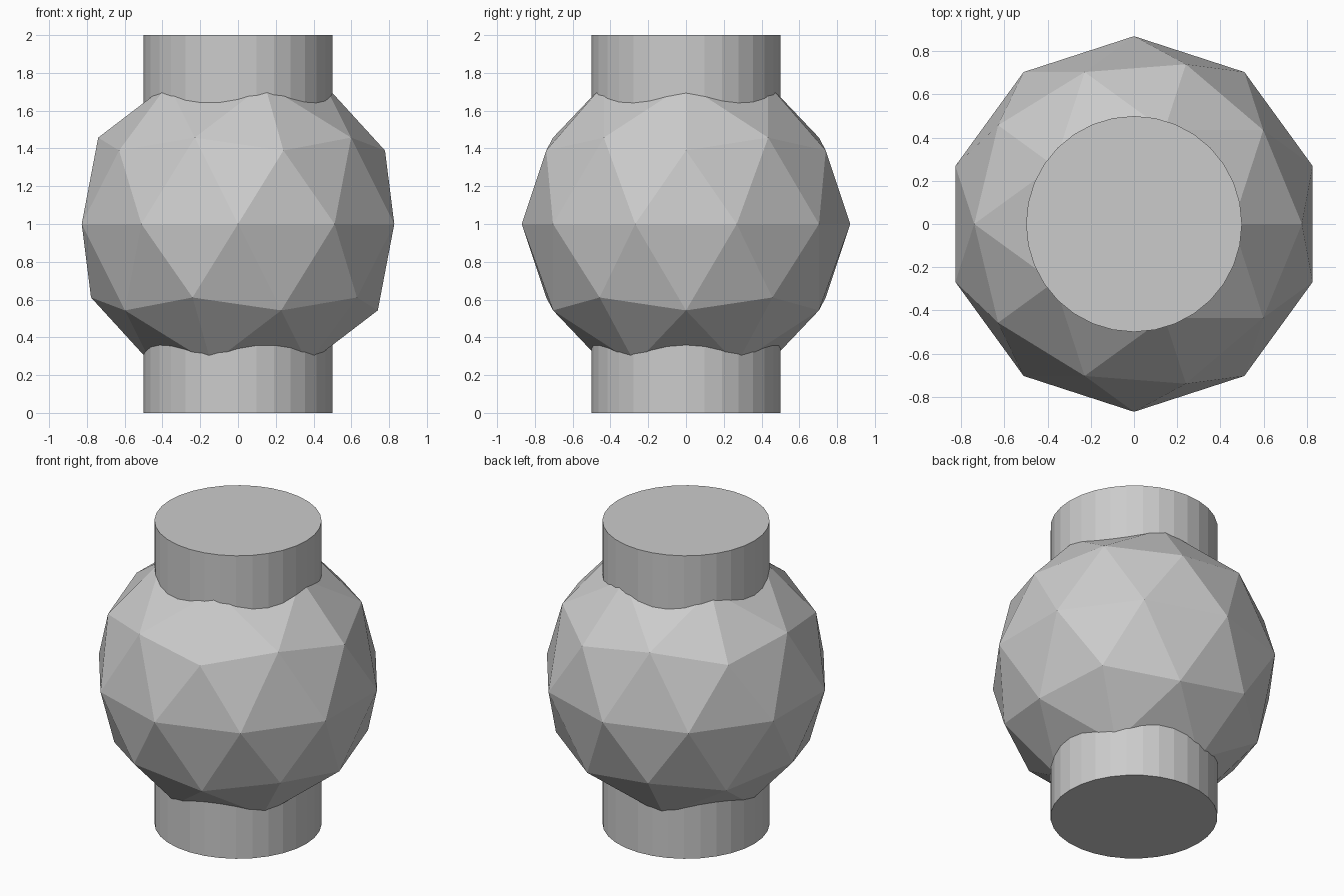
import bpy

if "Cube" in bpy.data.objects:
    bpy.data.objects.remove(bpy.data.objects["Cube"])

# Faceted round body, 80 triangles
bpy.ops.mesh.primitive_ico_sphere_add(subdivisions=2, radius=0.87, location=(0, 0, 1))
bpy.context.object.name = "faceted_body"

# Straight post running through the body, showing as a neck above and a foot below
bpy.ops.mesh.primitive_cylinder_add(vertices=32, radius=0.5, depth=2, location=(0, 0, 1))
bpy.context.object.name = "centre_post"
